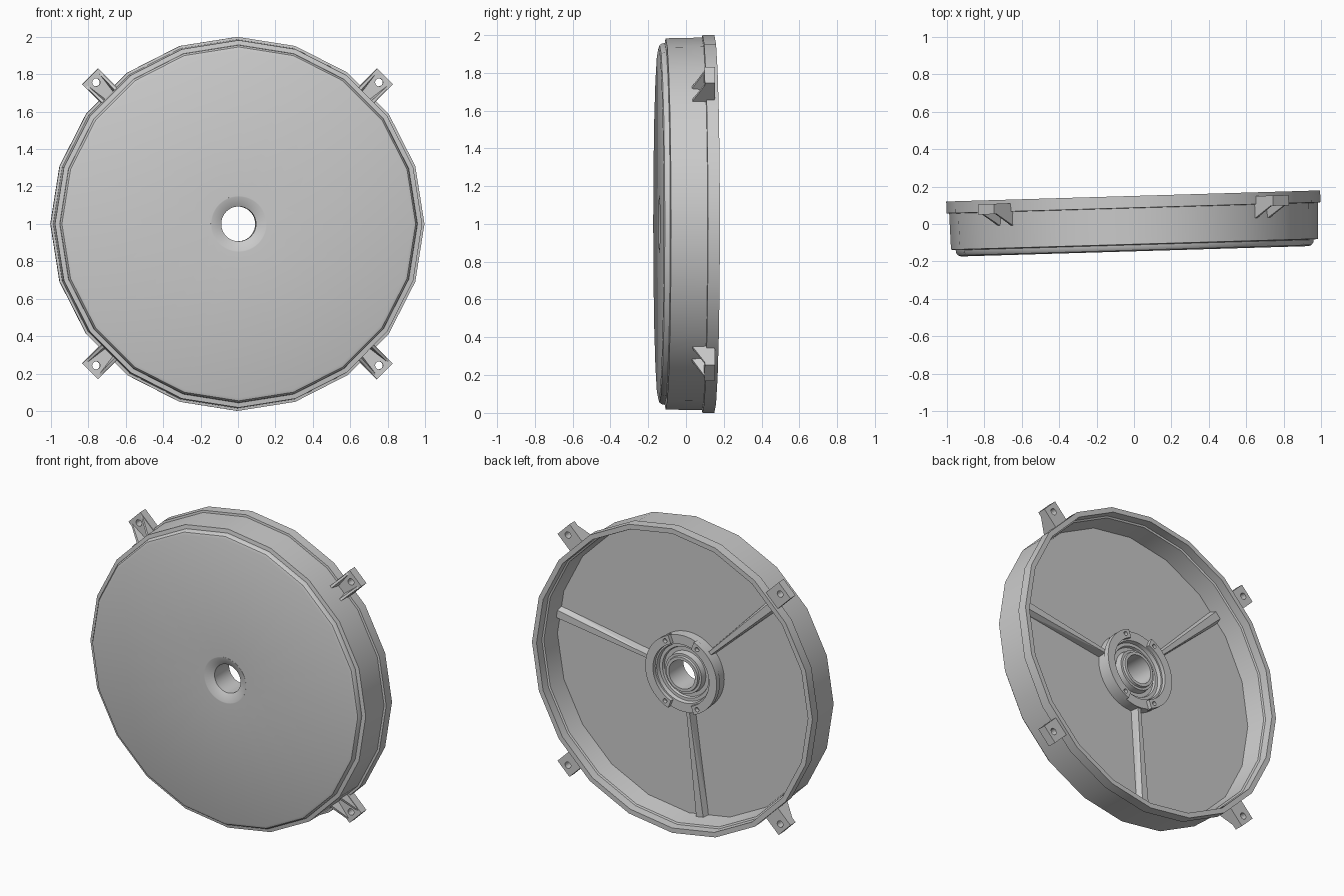
import bpy, bmesh
from math import sin, cos, pi, radians
from mathutils import Matrix

if "Cube" in bpy.data.objects:
    bpy.data.objects.remove(bpy.data.objects["Cube"])

# The whole cover leans slightly about the vertical axis; its own axis runs along y
PLACE = Matrix.Translation((0, 0, 1)) @ Matrix.Rotation(radians(1.7), 4, 'Z')


def polar(r, a, y, t=0.0):
    return (r * cos(a) - t * sin(a), y, r * sin(a) + t * cos(a))


def finish(name, bm, smooth=False):
    bmesh.ops.recalc_face_normals(bm, faces=bm.faces)
    bm.transform(PLACE)
    me = bpy.data.meshes.new(name)
    bm.to_mesh(me)
    bm.free()
    ob = bpy.data.objects.new(name, me)
    bpy.context.collection.objects.link(ob)
    if smooth:
        bpy.ops.object.select_all(action='DESELECT')
        ob.select_set(True)
        bpy.context.view_layer.objects.active = ob
        bpy.ops.object.shade_smooth_by_angle(angle=radians(30))
    return ob


def lathe(name, profile, n, start=0.0, sweep=2 * pi):
    """Revolve a closed (radius, y) profile about y; caps the ends of part sweeps."""
    bm = bmesh.new()
    full = sweep > 6.28
    rings = [[bm.verts.new(polar(r, start + sweep * i / n, y)) for r, y in profile]
             for i in range(n if full else n + 1)]
    m = len(profile)
    for i in range(n):
        a, b = rings[i], rings[(i + 1) % len(rings)]
        for j in range(m):
            k = (j + 1) % m
            bm.faces.new((a[j], a[k], b[k], b[j]))
    if not full:
        bm.faces.new(rings[0])
        bm.faces.new(rings[-1])
    return finish(name, bm, True)


def hull(name, pts):
    bm = bmesh.new()
    for p in pts:
        bm.verts.new(p)
    bmesh.ops.convex_hull(bm, input=bm.verts)
    return finish(name, bm)


def drill(ob, r, a, hole_r, y0, y1):
    """Cut a round hole parallel to the cover axis."""
    cx, _, cz = polar(r, a, 0)
    pts = [(cx + hole_r * cos(k * pi / 8), y, cz + hole_r * sin(k * pi / 8))
           for k in range(16) for y in (y0, y1)]
    cutter = hull("hole_cutter", pts)
    cutter.hide_render = True
    mod = ob.modifiers.new("hole", 'BOOLEAN')
    mod.operation = 'DIFFERENCE'
    mod.object = cutter
    mod.solver = 'EXACT'
    bpy.context.view_layer.objects.active = ob
    bpy.ops.object.modifier_apply(modifier=mod.name)
    bpy.data.objects.remove(cutter)


# Twenty-sided dish: stepped front, side wall, rim band, open back
lathe("dish_shell", [
    (.146, -.141), (.93, -.146), (.946, -.14), (.955, -.127), (.957, -.112),
    (.982, -.108), (.986, .085), (1.0, .087), (1.0, .15),
    (.968, .15), (.966, .095), (.955, .09), (.94, -.035), (.146, -.035)], 20)

# Central hub: countersunk bore at the front, bearing seat at the back
lathe("hub", [
    (.093, -.113), (.145, -.142), (.15, -.142), (.15, -.04), (.25, -.04),
    (.25, .03), (.19, .03), (.185, .005), (.165, .005), (.16, -.01),
    (.135, -.01), (.13, .03), (.115, .03), (.112, .045), (.093, .045)], 48)

# Raised clamp arcs on the hub, each with two screw holes
for side, base in (("left", pi), ("right", 0)):
    half = radians(69)
    arc = lathe(side + "_clamp_arc", [(.20, .02), (.255, .02), (.255, .055), (.20, .055)],
                24, base - half, 2 * half)
    for s in (-1, 1):
        drill(arc, .228, base + s * radians(60), .014, .0, .1)

# Three tapered stiffening ribs on the floor of the dish
for i, deg in enumerate((9, 136, 264)):
    a = radians(deg)
    hull(f"rib_{i + 1}", [polar(r, a, y, s * w)
                          for r, h, w in ((.24, .02, .018), (.935, .0, .042))
                          for y, w in ((-.04, w), (h, w * .6)) for s in (-1, 1)])

# Four mounting lugs on the diagonals, each with a hole and two gussets
for i in range(4):
    a = radians(45 + 90 * i)
    lug = hull(f"mounting_lug_{i + 1}", [polar(r, a, y, t) for r in (.972, 1.115)
                                         for y in (.075, .13) for t in (-.06, .06)])
    drill(lug, 1.07, a, .021, .0, .2)
    for s in (-1, 1):
        hull(f"lug_gusset_{i + 1}_{'a' if s < 0 else 'b'}",
             [polar(r, a, y, s * t) for r, y, t0 in ((.972, .08, .028), (1.1, .08, .045), (.972, .012, .04))
              for t in (t0, .056)])
